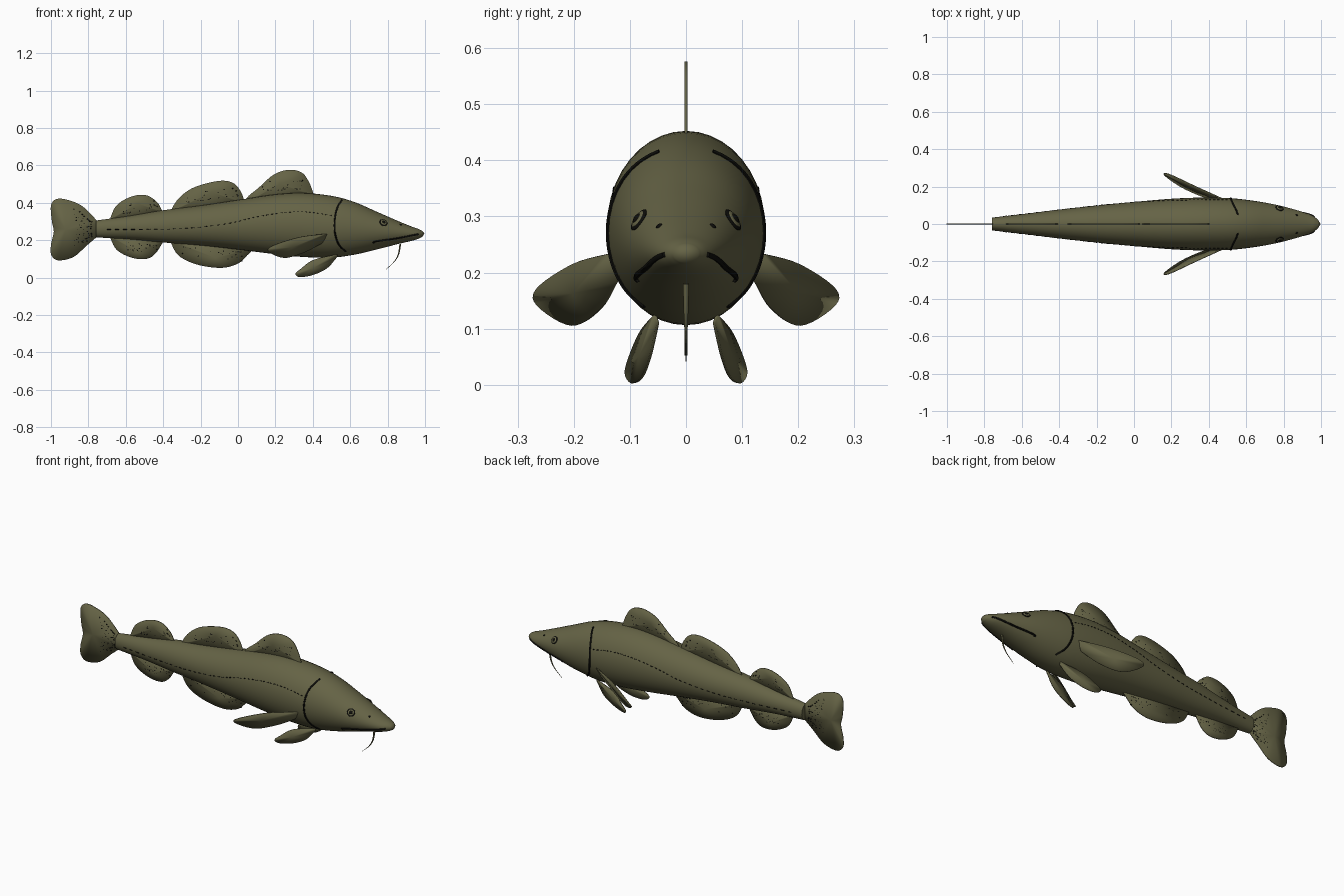
import bpy, bmesh, math, random
from mathutils import Vector

random.seed(4)
cube = bpy.data.objects.get("Cube")
if cube:
    bpy.data.objects.remove(cube)


def material(name, rgb):
    m = bpy.data.materials.new(name)
    m.use_nodes = True
    m.diffuse_color = (*rgb, 1)
    bsdf = m.node_tree.nodes["Principled BSDF"]
    bsdf.inputs["Base Color"].default_value = (*rgb, 1)
    bsdf.inputs["Roughness"].default_value = 0.8
    return m


OLIVE = material("olive skin", (0.13, 0.125, 0.06))
BLACK = material("black markings", (0.004, 0.004, 0.003))


def finish(bm, name, mat, angle=40):
    bmesh.ops.recalc_face_normals(bm, faces=bm.faces)
    me = bpy.data.meshes.new(name)
    bm.to_mesh(me)
    bm.free()
    me.materials.append(mat)
    ob = bpy.data.objects.new(name, me)
    bpy.context.collection.objects.link(ob)
    bpy.ops.object.select_all(action='DESELECT')
    ob.select_set(True)
    bpy.context.view_layer.objects.active = ob
    bpy.ops.object.shade_smooth_by_angle(angle=math.radians(angle))
    return ob


def smooth_path(pts, n=6):
    """Open Catmull-Rom path through the points."""
    p = [Vector(q) for q in pts]
    p = [2 * p[0] - p[1]] + p + [2 * p[-1] - p[-2]]
    out = []
    for a, b, c, d in zip(p, p[1:], p[2:], p[3:]):
        for i in range(n):
            t = i / n
            out.append(b + (c - a) * t / 2 + (2 * a - 5 * b + 4 * c - d) * t * t / 2
                       + (3 * b - a - 3 * c + d) * t ** 3 / 2)
    return out + [p[-2]]


# Body stations: x, top, bottom, half width
STATIONS = smooth_path([Vector(s) for s in (
    (-.76, .305, .215, .034), (-.58, .33, .205, .055), (-.4, .36, .188, .077),
    (-.2, .385, .172, .099), (0, .415, .15, .118), (.2, .445, .125, .135),
    (.35, .452, .11, .141), (.5, .437, .107, .139), (.62, .405, .122, .127),
    (.74, .353, .15, .107), (.85, .305, .178, .08), (.93, .272, .197, .055),
    (.965, .26, .208, .038), (.985, .25, .218, .022))], 5)


def station(x):
    for a, b in zip(STATIONS, STATIONS[1:]):
        if x <= b[0]:
            return a.lerp(b, (x - a[0]) / (b[0] - a[0]))
    return STATIONS[-1]


def skin(x, z, lift=0):
    """Point on the left flank at the given length and height."""
    _, top, bot, w = station(x)
    k = (2 * z - top - bot) / (top - bot)
    return Vector((x, w * math.sqrt(max(0, 1 - k * k)) + lift, z))


def skin_normal(x, z):
    e = .004
    return (skin(x, z + e) - skin(x, z - e)).cross(skin(x + e, z) - skin(x - e, z)).normalized()


# Body
bm = bmesh.new()
SIDES = 40
rings = []
for x, top, bot, w in STATIONS:
    rings.append([bm.verts.new((x, w * math.cos(a), (top + bot) / 2 + (top - bot) / 2 * math.sin(a)))
                  for a in (math.tau * i / SIDES for i in range(SIDES))])
for r, s in zip(rings, rings[1:]):
    for i in range(SIDES):
        j = (i + 1) % SIDES
        bm.faces.new((r[i], r[j], s[j], s[i]))
bm.faces.new(rings[0])
nose = bm.verts.new((.997, 0, .235))
for i in range(SIDES):
    bm.faces.new((rings[-1][i], rings[-1][(i + 1) % SIDES], nose))
finish(bm, "body", OLIVE)


def fin(name, pts, thickness=.005):
    """Thin fan-filled plate inside a smooth outline."""
    bm = bmesh.new()
    edge = [bm.verts.new(p) for p in smooth_path(pts)]
    mid = bm.verts.new(sum((v.co for v in edge), Vector()) / len(edge))
    for i, v in enumerate(edge):
        bm.faces.new((v, edge[(i + 1) % len(edge)], mid))
    ob = finish(bm, name, OLIVE)
    mod = ob.modifiers.new("thickness", 'SOLIDIFY')
    mod.thickness = thickness
    mod.offset = 0
    return ob


# Upright fins, outlined as x, z
UPRIGHT = {
    "front_dorsal_fin": [(.03, .39), (.05, .43), (.11, .48), (.19, .55), (.27, .576), (.34, .562),
                         (.38, .51), (.41, .43)],
    "middle_dorsal_fin": [(-.37, .34), (-.32, .42), (-.24, .48), (-.11, .516), (-.03, .508),
                          (.015, .46), (.04, .39)],
    "rear_dorsal_fin": [(-.69, .3), (-.65, .385), (-.57, .433), (-.49, .44), (-.43, .4), (-.4, .345)],
    "front_anal_fin": [(-.37, .21), (-.32, .12), (-.22, .07), (-.09, .052), (0, .075), (.05, .12),
                       (.09, .16)],
    "rear_anal_fin": [(-.69, .23), (-.65, .15), (-.57, .107), (-.49, .1), (-.44, .13), (-.395, .2)],
    "tail_fin": [(-.74, .29), (-.83, .38), (-.91, .415), (-.97, .42), (-1, .385), (-.995, .3),
                 (-.985, .245), (-1, .175), (-.998, .12), (-.96, .092), (-.88, .11), (-.81, .17),
                 (-.74, .23)],
}
for name, outline in UPRIGHT.items():
    fin(name, [(x, 0, z) for x, z in outline])

# Paired fins, outlined on the left side
PAIRED = {
    "pectoral_fin": [(.48, .132, .235), (.33, .2, .216), (.19, .265, .172), (.163, .262, .14),
                     (.246, .202, .106), (.353, .152, .135), (.45, .122, .185)],
    "pelvic_fin": [(.53, .055, .125), (.405, .08, .095), (.34, .1, .05), (.308, .107, .02),
                   (.33, .095, .003), (.4, .078, .014), (.476, .064, .05), (.53, .05, .11)],
}
for name, outline in PAIRED.items():
    for side, s in (("left", 1), ("right", -1)):
        fin(side + "_" + name, [(x, y * s, z) for x, y, z in outline])


def tubes(name, paths, radius, mat, taper=False):
    """Thin round strands along one or more paths, as a mesh."""
    cu = bpy.data.curves.new(name, 'CURVE')
    cu.dimensions = '3D'
    cu.bevel_depth = radius
    cu.bevel_resolution = 1
    cu.use_fill_caps = True
    for path in paths:
        sp = cu.splines.new('POLY')
        sp.points.add(len(path) - 1)
        for i, (q, p) in enumerate(zip(sp.points, path)):
            q.co = (*p, 1)
            q.radius = 1 - .85 * i / (len(path) - 1) if taper else 1
    tmp = bpy.data.objects.new(name, cu)
    bm = bmesh.new()
    bpy.context.collection.objects.link(tmp)
    me = tmp.evaluated_get(bpy.context.evaluated_depsgraph_get()).to_mesh()
    bm.from_mesh(me)
    bpy.data.objects.remove(tmp)
    return finish(bm, name, mat, 60)


def flip(path, s):
    return [Vector((p.x, p.y * s, p.z)) for p in path]


# Chin barbel
tubes("chin_barbel", [smooth_path([(.868, 0, .18), (.858, 0, .125), (.835, 0, .085), (.79, 0, .042)])],
      .0055, OLIVE, True)

# Gill slit, mouth and lateral line follow the flank
gill = [skin(p.x, p.y) for p in smooth_path([(.555, .415), (.53, .37), (.517, .3), (.52, .23),
                                             (.54, .175), (.575, .14)])]
mouth = [skin(p.x, p.y) for p in smooth_path([(.725, .185), (.735, .193), (.85, .21), (.965, .232)])]
lateral = [skin(p.x, p.y) for p in smooth_path([(-.7, .257), (-.45, .258), (-.25, .265), (-.05, .29),
                                               (.1, .325), (.25, .348), (.38, .35), (.51, .33)], 24)]
dashes = [lateral[i:i + 3] for i in range(0, len(lateral) - 2, 4)]


def button(name, x, z, radius, depth, lift, mat, s):
    """Flattened dome lying on the flank."""
    bm = bmesh.new()
    bmesh.ops.create_uvsphere(bm, u_segments=20, v_segments=10, radius=radius)
    n = skin_normal(x, z)
    if n.y < 0:
        n = -n
    turn = n.to_track_quat('Z', 'Y')
    base = skin(x, z) + n * lift
    for v in bm.verts:
        p = base + turn @ Vector((v.co.x, v.co.y, v.co.z * depth / radius))
        v.co = (p.x, p.y * s, p.z)
    finish(bm, name, mat)


for side, s in (("left", 1), ("right", -1)):
    tubes(side + "_gill_slit", [flip(gill, s)], .005, BLACK)
    tubes(side + "_mouth", [flip(mouth, s)], .005, BLACK)
    tubes(side + "_lateral_line", [flip(d, s) for d in dashes], .0018, BLACK)
    button(side + "_eye_rim", .778, .294, .022, .005, 0, BLACK, s)
    button(side + "_iris", .778, .294, .017, .005, .002, OLIVE, s)
    button(side + "_pupil", .778, .294, .01, .004, .005, BLACK, s)
    button(side + "_nostril", .87, .283, .006, .003, 0, BLACK, s)

# Dark flecks spreading out from the fin bases: x start, x end, z at each end, reach
FLECKS = [(.12, .36, .46, .475, .06), (-.28, 0, .4, .435, .05), (-.62, -.43, .34, .37, .05),
          (-.3, .03, .165, .135, -.05), (-.62, -.43, .19, .17, -.05)]
spots = []
for x0, x1, z0, z1, reach in FLECKS:
    for _ in range(26):
        t = random.random()
        spots.append((x0 + (x1 - x0) * t, z0 + (z1 - z0) * t + reach * random.random() ** 2))
for _ in range(60):
    d = random.random() ** 1.5
    spots.append((-.78 - .1 * d, .258 + random.uniform(-1, 1) * (.04 + .09 * d)))
bm = bmesh.new()
for x, z in spots:
    r = random.uniform(.0015, .0032)
    for y in (-.003, .003):
        bm.faces.new([bm.verts.new((x + 1.5 * r * math.cos(a), y, z + r * math.sin(a)))
                      for a in (math.tau * i / 6 for i in range(6))])
finish(bm, "fin_flecks", BLACK)
